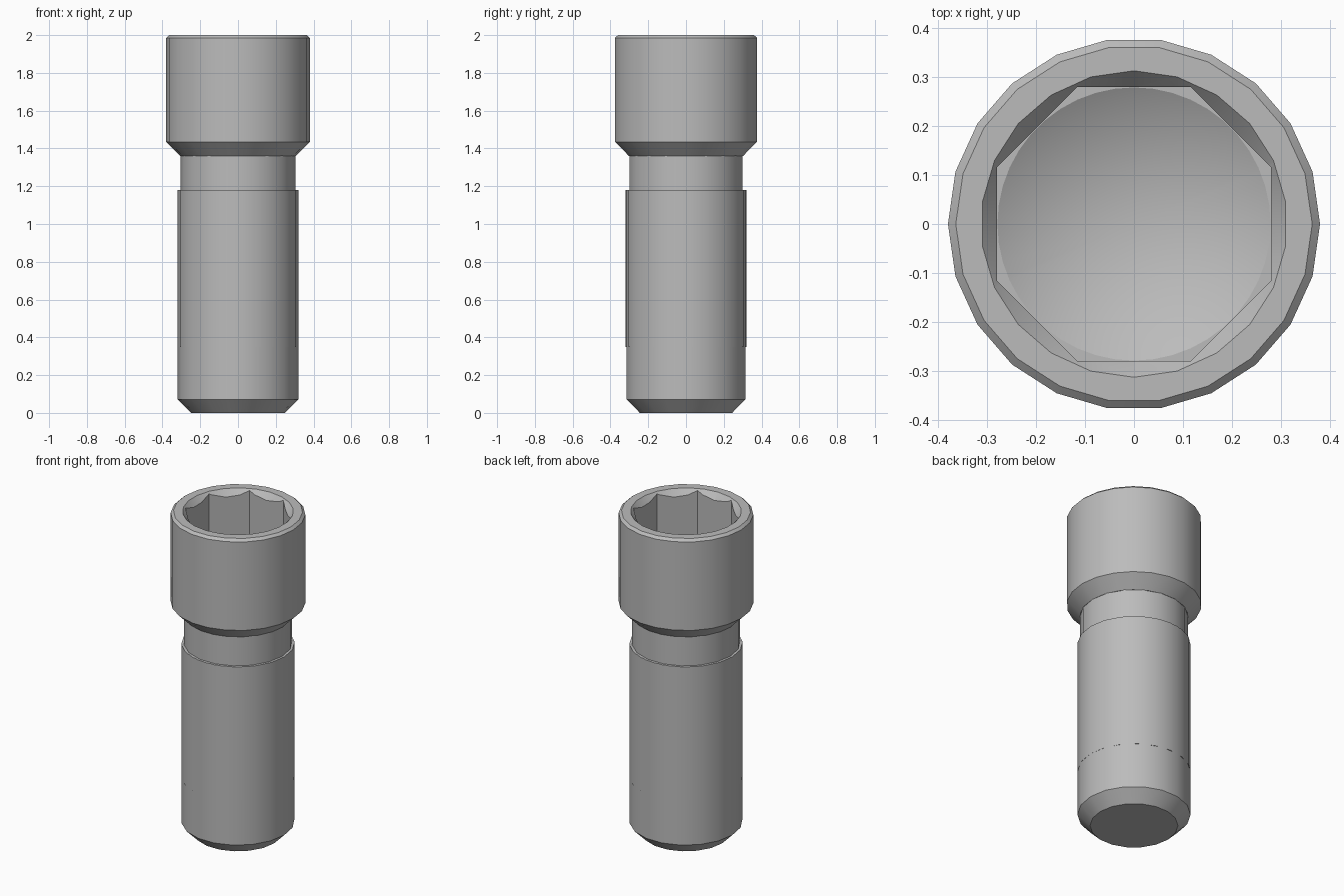
import bpy, bmesh
from math import sin, cos, pi, radians

old = bpy.data.objects.get("Cube")
if old:
    bpy.data.objects.remove(old, do_unlink=True)

steel = bpy.data.materials.new("grey steel")
steel.use_nodes = True
GREY = (0.5, 0.5, 0.5, 1)
steel.diffuse_color = GREY
steel.node_tree.nodes["Principled BSDF"].inputs["Base Color"].default_value = GREY


def lathe(name, profile, sides, turn=0.0):
    """Closed turned solid from (radius, height) points; radius 0 makes a tip."""
    bm = bmesh.new()
    rings = []
    for r, z in profile:
        if r == 0:
            rings.append([bm.verts.new((0, 0, z))] * sides)
        else:
            rings.append([bm.verts.new((r * cos(turn + 2 * pi * i / sides),
                                        r * sin(turn + 2 * pi * i / sides), z))
                          for i in range(sides)])
    for a, b in zip(rings, rings[1:]):
        for i in range(sides):
            j = (i + 1) % sides
            bm.faces.new(dict.fromkeys((a[i], a[j], b[j], b[i])))
    for ring in (rings[0], rings[-1]):
        if len(set(ring)) > 1:
            bm.faces.new(ring)
    bmesh.ops.recalc_face_normals(bm, faces=bm.faces)
    mesh = bpy.data.meshes.new(name)
    bm.to_mesh(mesh)
    bm.free()
    mesh.materials.append(steel)
    obj = bpy.data.objects.new(name, mesh)
    bpy.context.collection.objects.link(obj)
    return obj


def select_only(obj):
    bpy.ops.object.select_all(action='DESELECT')
    obj.select_set(True)
    bpy.context.view_layer.objects.active = obj


def cut(target, cutter):
    mod = target.modifiers.new("cut", 'BOOLEAN')
    mod.operation, mod.solver, mod.object = 'DIFFERENCE', 'EXACT', cutter
    select_only(target)
    bpy.ops.object.modifier_apply(modifier=mod.name)
    bpy.data.objects.remove(cutter, do_unlink=True)


# Chamfered cap head
head = lathe("screw_head", [(0.305, 1.36), (0.38, 1.435), (0.38, 1.985), (0.364, 2.0)], 22)

# Eight-sided socket, drilled point and countersunk mouth
cut(head, lathe("socket_cutter", [(0.303, 1.62), (0.303, 2.1)], 8, pi / 8))
cut(head, lathe("drill_cutter", [(0, 1.46), (0.279, 1.62), (0.279, 1.8)], 44))
cut(head, lathe("mouth_cutter", [(0.28, 1.96), (0.313, 2.0), (0.313, 2.1)], 22, pi / 2))

# Neck, shank with chamfered end, and the slightly fuller threaded sleeve
neck = lathe("neck", [(0.305, 1.1), (0.305, 1.4)], 18)
shank = lathe("shank", [(0.248, 0), (0.319, 0.071), (0.319, 1.18)], 18)
sleeve = lathe("thread_sleeve", [(0.319, 0.35), (0.319, 1.18)], 20)

for part in (head, neck, shank, sleeve):
    select_only(part)
    bpy.ops.object.shade_smooth_by_angle(angle=radians(25))
